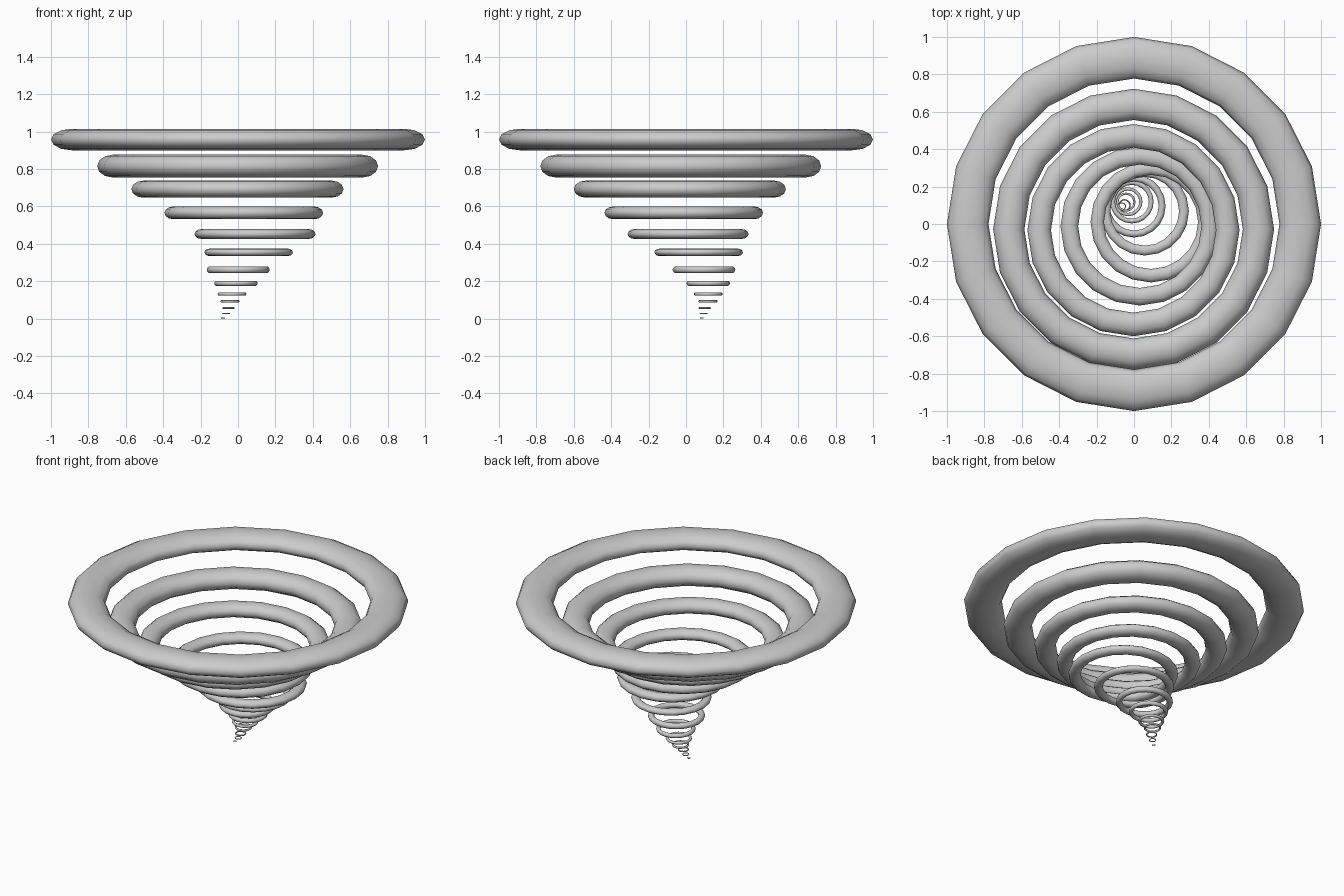
import bpy

# Funnel of flattened rings, top to bottom: x, y, z centre, outer radius, half height
RINGS = [
    (0, 0, .957, 1.0, .0575),
    (-.002, -.028, .815, .751, .061),
    (-.003, -.033, .692, .567, .0455),
    (.031, -.012, .565, .424, .034),
    (.091, .011, .452, .3235, .026),
    (.057, .068, .354, .2365, .0195),
    (.001, .096, .261, .168, .0185),
    (-.011, .119, .188, .116, .0135),
    (-.032, .119, .131, .077, .009),
    (-.043, .117, .092, .051, .0065),
    (-.051, .100, .056, .033, .0045),
    (-.064, .094, .026, .021, .003),
    (-.080, .085, .003, .010, .002),
]


def add_ring(index, x, y, z, outer, half_height):
    # tube radius is one ninth of the outer radius, then flattened in z
    tube = outer / 9
    bpy.ops.mesh.primitive_torus_add(
        major_segments=20, minor_segments=12,
        major_radius=outer - tube, minor_radius=tube, location=(x, y, z))
    ring = bpy.context.object
    ring.name = f"funnel_ring_{index:02d}"
    ring.scale.z = half_height / tube
    bpy.ops.object.transform_apply(location=False, rotation=False, scale=True)
    bpy.ops.object.shade_smooth()


for i, ring in enumerate(RINGS, 1):
    add_ring(i, *ring)
